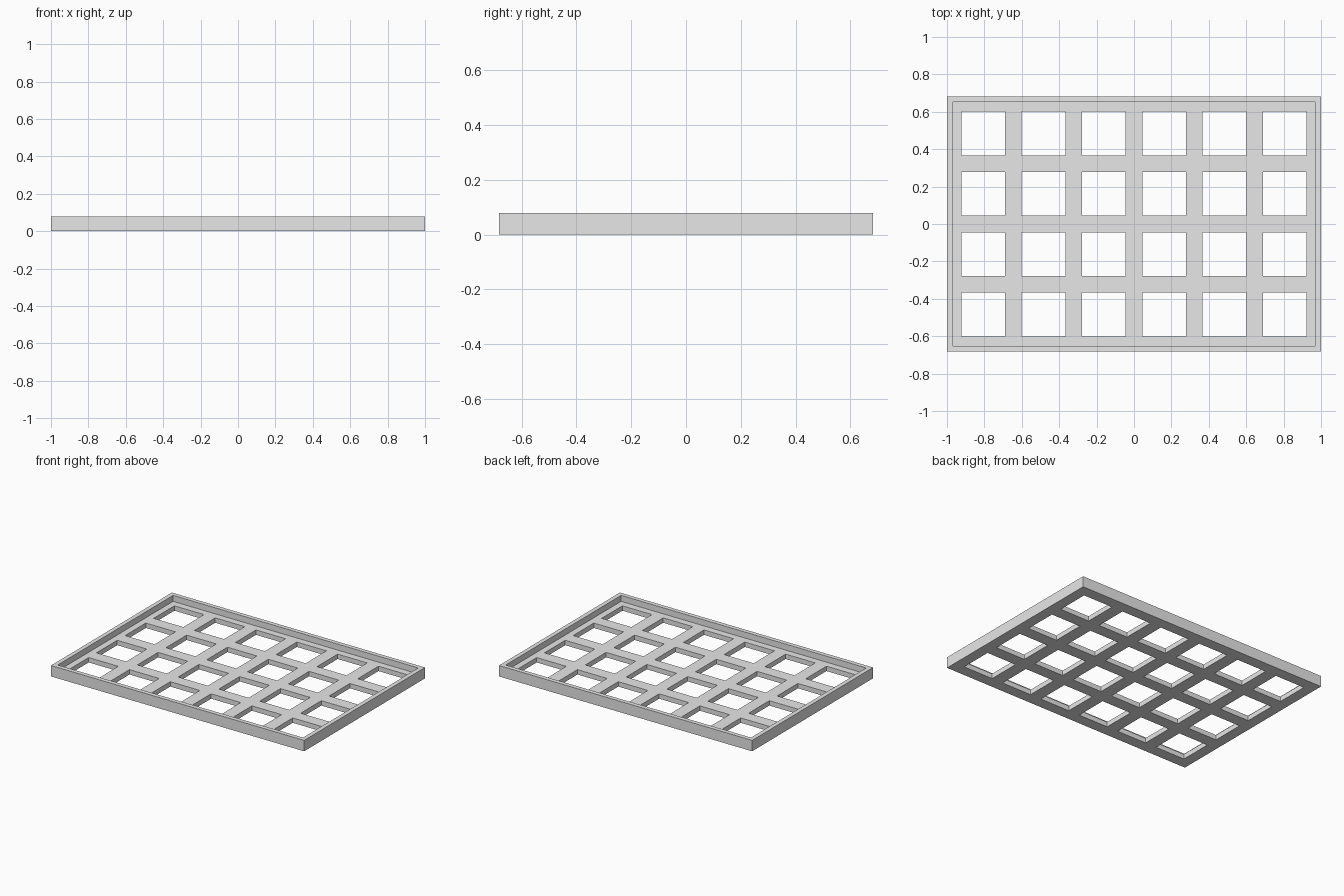
import bpy
import bmesh

cube = bpy.data.objects.get("Cube")
if cube:
    bpy.data.objects.remove(cube, do_unlink=True)

HALF_X, HALF_Y = 1.0, 0.682      # outer half sizes
RIM = 0.031                      # rim wall width
FLOOR, HEIGHT = 0.035, 0.078     # floor thickness and rim height
PITCH, HOLE = 0.3225, 0.234      # window spacing and size

grey = bpy.data.materials.new("plain grey")
grey.use_nodes = True
colour = (0.8, 0.8, 0.8, 1.0)
grey.diffuse_color = colour
grey.node_tree.nodes["Principled BSDF"].inputs["Base Color"].default_value = colour


def grid_lines(half, count):
    """Outer edge, rim edge and both sides of every window, in order."""
    lines = [-half, -half + RIM]
    for i in range(count):
        centre = (i - (count - 1) / 2) * PITCH
        lines += [centre - HOLE / 2, centre + HOLE / 2]
    return lines + [half - RIM, half]


def raise_faces(bm, faces, dz, keep):
    """Extrude faces upward and return the new top faces."""
    result = bmesh.ops.extrude_face_region(bm, geom=faces, use_keep_orig=keep)["geom"]
    verts = [g for g in result if isinstance(g, bmesh.types.BMVert)]
    bmesh.ops.translate(bm, verts=verts, vec=(0, 0, dz))
    return [g for g in result if isinstance(g, bmesh.types.BMFace)]


# Flat lattice: every grid cell except the windows
xs, ys = grid_lines(HALF_X, 6), grid_lines(HALF_Y, 4)
bm = bmesh.new()
verts = [[bm.verts.new((x, y, 0)) for y in ys] for x in xs]
cells = []
for i in range(len(xs) - 1):
    for j in range(len(ys) - 1):
        in_x = i % 2 == 0 and 0 < i < len(xs) - 2
        in_y = j % 2 == 0 and 0 < j < len(ys) - 2
        if not (in_x and in_y):
            cells.append(bm.faces.new((verts[i][j], verts[i + 1][j],
                                       verts[i + 1][j + 1], verts[i][j + 1])))

# Thicken the floor, then raise the border cells into a rim
top = raise_faces(bm, cells, FLOOR, True)
border = []
for face in top:
    c = face.calc_center_median()
    if abs(c.x) > HALF_X - RIM or abs(c.y) > HALF_Y - RIM:
        border.append(face)
raise_faces(bm, border, HEIGHT - FLOOR, False)
bmesh.ops.recalc_face_normals(bm, faces=bm.faces)

mesh = bpy.data.meshes.new("lattice_tray")
bm.to_mesh(mesh)
bm.free()
mesh.materials.append(grey)
bpy.context.collection.objects.link(bpy.data.objects.new("lattice_tray", mesh))
